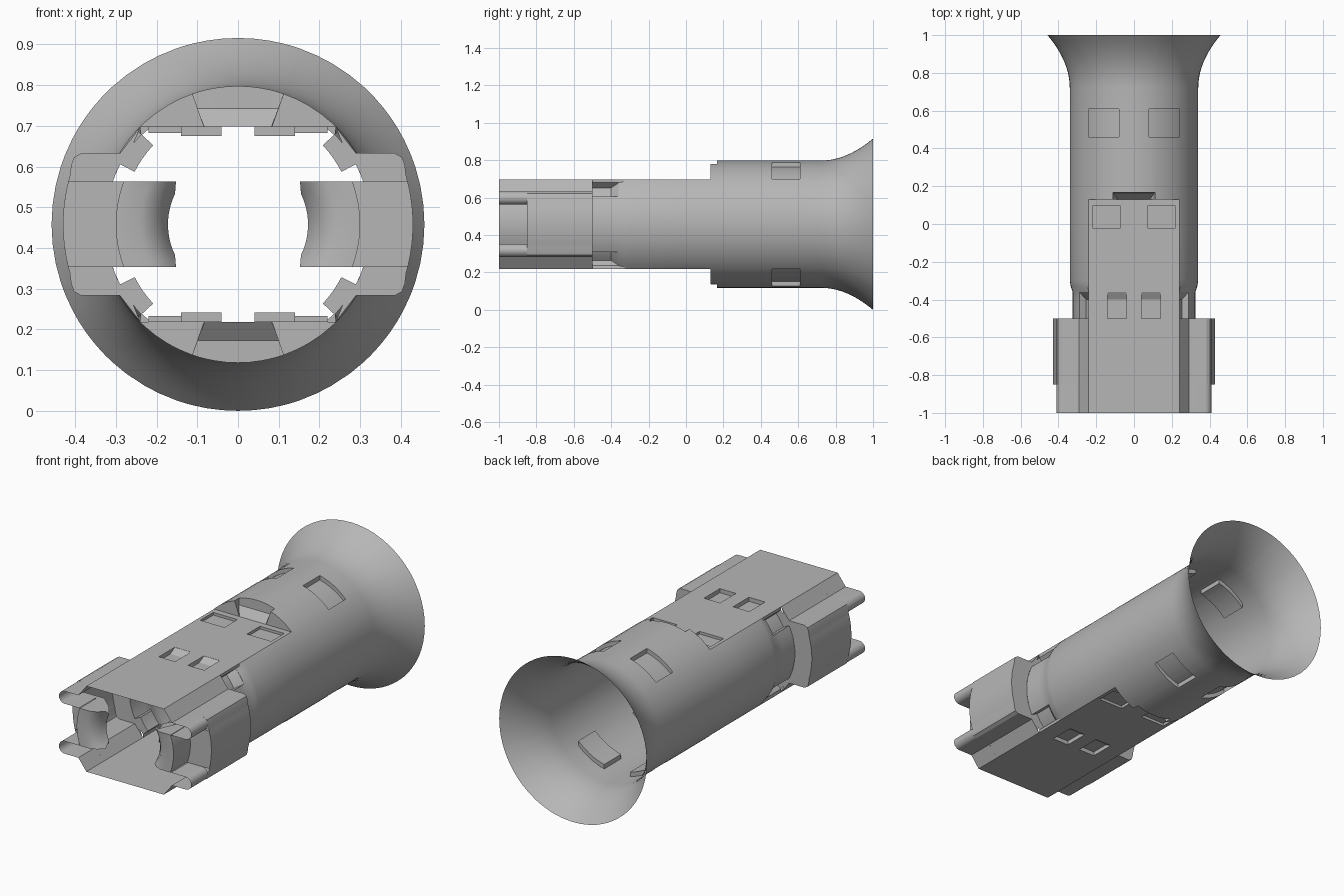
import bpy, bmesh
from math import sin, cos, tan, radians, sqrt, hypot, atan2

if "Cube" in bpy.data.objects:
    bpy.data.objects.remove(bpy.data.objects["Cube"], do_unlink=True)

AXIS = 0.458      # height of the tube axis
R = 0.34          # tube radius
NECK = 0.325      # radius behind the front housing
FLAT = 0.24       # half height of the flattened top and bottom

grey = bpy.data.materials.new("plain_grey")
grey.use_nodes = True
grey.diffuse_color = (0.47, 0.47, 0.47, 1)
grey.node_tree.nodes["Principled BSDF"].inputs["Base Color"].default_value = (0.47, 0.47, 0.47, 1)


def finish(bm, name):
    bmesh.ops.remove_doubles(bm, verts=bm.verts, dist=0.0004)
    bmesh.ops.recalc_face_normals(bm, faces=bm.faces)
    bmesh.ops.translate(bm, verts=bm.verts, vec=(0, 0, AXIS))
    mesh = bpy.data.meshes.new(name)
    bm.to_mesh(mesh)
    bm.free()
    mesh.materials.append(grey)
    ob = bpy.data.objects.new(name, mesh)
    bpy.context.collection.objects.link(ob)
    bpy.ops.object.select_all(action='DESELECT')
    ob.select_set(True)
    bpy.context.view_layer.objects.active = ob
    bpy.ops.object.shade_smooth_by_angle(angle=radians(28))
    return ob


def loft(bm, rows, closed):
    """Skin a list of equally long point rows."""
    grid = [[bm.verts.new(p) for p in row] for row in rows]
    n = len(rows[0])
    for a, b in zip(grid, grid[1:]):
        for i in range(n if closed else n - 1):
            j = (i + 1) % n
            bm.faces.new((a[i], a[j], b[j], b[i]))


def full_loop(quarter):
    """Mirror a quarter outline (side to top) into a closed loop."""
    top = quarter + [(-x, z) for x, z in reversed(quarter[:-1])]
    return top + [(x, -z) for x, z in reversed(top[1:-1])]


def ray(deg, r, flat):
    a = radians(deg)
    if flat and deg >= 45:
        return (FLAT / tan(a) if deg < 90 else 0.0, FLAT)
    return (r * cos(a), r * sin(a))


# Tube with flattened front half, step and flared mouth
angles = [0, 6, 12, 18, 22, 27, 31, 35, 39, 43, 45, 47.5, 53, 59.7, 65,
          70.8, 71.1, 73.7, 76.4, 80.5, 85, 90]


def body_row(y, r, flat):
    return [(x, y, z) for x, z in full_loop([ray(d, r, flat) for d in angles])]


rows = [body_row(y, r, True) for y, r in
        ((-0.5, NECK), (-0.4, NECK), (-0.36, NECK), (-0.33, 0.335), (-0.3, R),
         (-0.02, R), (0.095, R), (0.13, R))]
# step row: its middle is pushed back into a sloping notch
rows.append([(x, 0.165, 0.285 if z > 0 else -0.285) if abs(x) < 0.111 and abs(z) > 0.2
             else (x, y, z) for x, y, z in body_row(0.13, R, False)])
rows += [body_row(y, R, False) for y in (0.166, 0.46, 0.61, 0.72)]
rows += [body_row(0.72 + 0.28 * t, R + 0.118 * t ** 2, False)
         for t in [k / 10 for k in range(1, 11)]]
bm = bmesh.new()
loft(bm, rows, True)


def pocket(deg0, deg1, y0, y1, depth, radial=False, ramp=False):
    """Sink the skin between two angles and two stations, in all four quadrants."""
    for sx in (1, -1):
        for sz in (1, -1):
            region = []
            for f in bm.faces:
                c = f.calc_center_median()
                d = atan2(c.z * sz, c.x * sx)
                if radians(deg0) < d < radians(deg1) and y0 < c.y < y1:
                    region.append(f)
            out = bmesh.ops.extrude_face_region(bm, geom=region)
            old = [f for f in region if f.is_valid]
            bmesh.ops.delete(bm, geom=old, context='FACES')
            for v in [g for g in out["geom"] if isinstance(g, bmesh.types.BMVert)]:
                k = 0.001 if ramp and v.co.y > y1 - 0.02 else depth
                if radial:
                    s = 1 - k / hypot(v.co.x, v.co.z)
                    v.co.x *= s
                    v.co.z *= s
                else:
                    v.co.z -= sz * k


bmesh.ops.remove_doubles(bm, verts=bm.verts, dist=0.0004)
pocket(59.7, 80.5, -0.5, -0.36, 0.023, ramp=True)
pocket(27, 43, -0.5, -0.36, 0.04, radial=True, ramp=True)
pocket(47.5, 73.7, -0.02, 0.095, 0.015)
pocket(45, 76.4, 0.46, 0.61, 0.025)
finish(bm, "flared_tube")

# Wide front housing with its rear shoulder
arc = [(sqrt(0.43 ** 2 - z * z), z) for z in [0.12 * k / 8 for k in range(9)]]
quarter = arc + [(0.41, 0.145), (0.403, 0.165), (0.385, 0.175), (0.29, 0.175),
                 (0.265, 0.207), (FLAT, FLAT), (0.12, FLAT), (0, FLAT)]
outer = full_loop(quarter)


def to_neck(p):
    x, z = p
    if abs(z) > FLAT - 0.001:
        return p
    s = min(1, NECK / hypot(x, z))
    return (x * s, z * s)


bm = bmesh.new()
loft(bm, [[(x, -0.85, z) for x, z in outer],
          [(x, -0.5, z) for x, z in outer],
          [(x, -0.5, z) for x, z in map(to_neck, outer)]], True)
finish(bm, "front_housing")

# Upper and lower guide plates with rounded side channels
curl = [(0.375 + 0.035 * cos(radians(a)), 0.14 + 0.035 * sin(radians(a)))
        for a in range(-90, 91, 15)]
half = [(0.285, 0.105)] + curl + [(0.29, 0.175), (FLAT, FLAT), (0, FLAT)]
path = half + [(-x, z) for x, z in reversed(half[:-1])]
for name, s in (("upper_guide", 1), ("lower_guide", -1)):
    bm = bmesh.new()
    loft(bm, [[(x, y, s * z) for x, z in path] for y in (-1, -0.85)], False)
    finish(bm, name)

# Latch tongues between the channels
profile = [(0.43, -0.85), (0.30, -0.85), (0.30, -1), (0.24, -1), (0.21, -0.985),
           (0.185, -0.955), (0.172, -0.92), (0.2, -0.9), (0.27, -0.83), (0.425, -0.83)]
for name, s in (("left_latch", 1), ("right_latch", -1)):
    bm = bmesh.new()
    columns = []
    for k in range(13):
        t = k / 6 - 1
        col = []
        for r, y in profile:
            z = t * (0.105 if r > 0.18 else 0.075)
            col.append((s * sqrt(r * r - z * z), y, z))
        columns.append(col)
    loft(bm, columns, True)
    for col in (columns[0], columns[-1]):
        bm.faces.new([bm.verts.new(p) for p in col])
    finish(bm, name)
